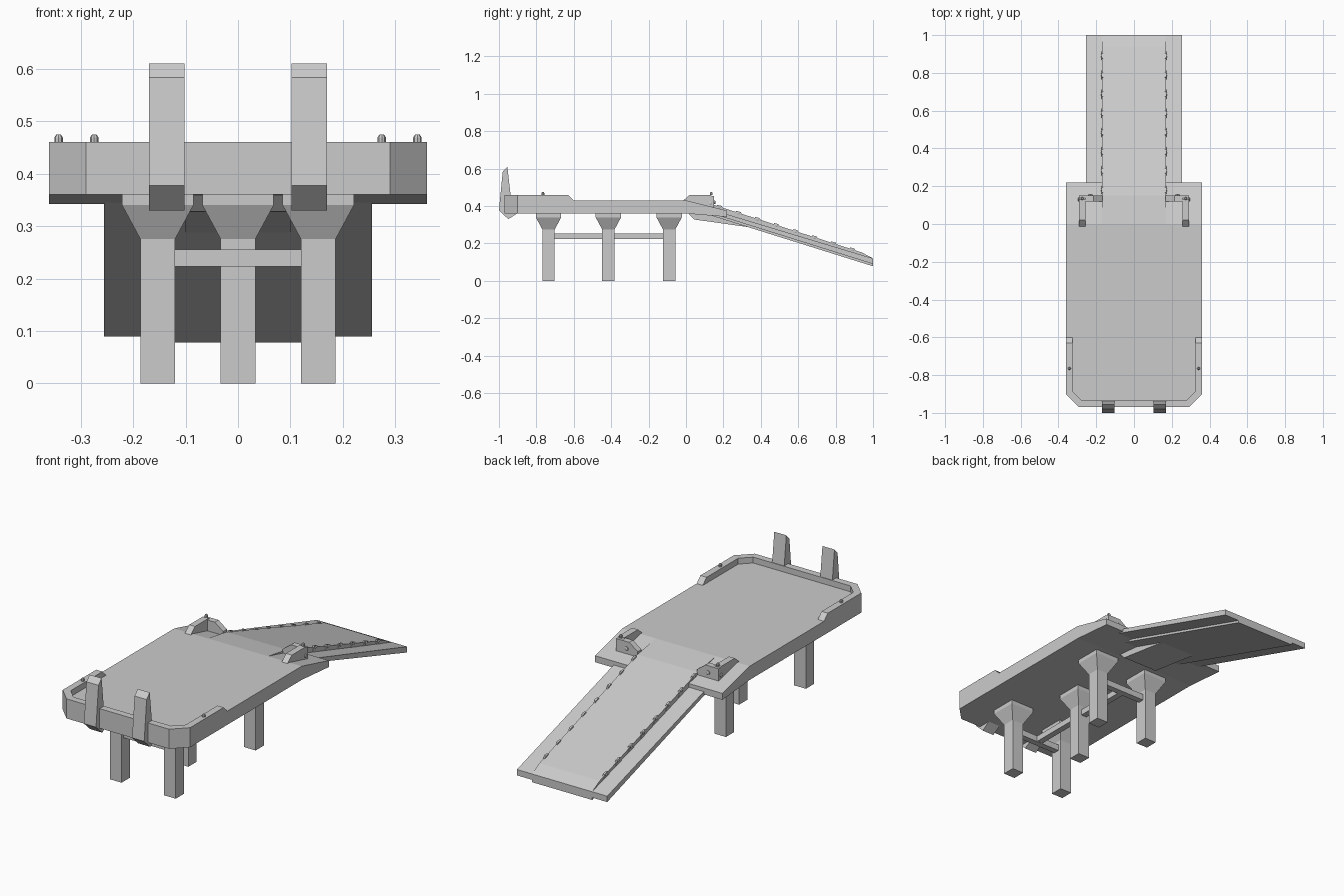
import bpy, bmesh, math
from mathutils import Vector, Matrix

if "Cube" in bpy.data.objects:
    bpy.data.objects.remove(bpy.data.objects["Cube"])


def finish(name, bm):
    bmesh.ops.recalc_face_normals(bm, faces=bm.faces)
    me = bpy.data.meshes.new(name)
    bm.to_mesh(me)
    bm.free()
    ob = bpy.data.objects.new(name, me)
    bpy.context.collection.objects.link(ob)
    return ob


def prism(name, pts, a, b, axis):
    """Extrude a 2D outline from a to b; axis 'x' reads (y,z), 'y' (x,z), 'z' (x,y)."""
    place = {'x': lambda p, t: (t, p[0], p[1]),
             'y': lambda p, t: (p[0], t, p[1]),
             'z': lambda p, t: (p[0], p[1], t)}[axis]
    bm = bmesh.new()
    lo = [bm.verts.new(place(p, a)) for p in pts]
    hi = [bm.verts.new(place(p, b)) for p in pts]
    bm.faces.new(lo)
    bm.faces.new(hi)
    n = len(pts)
    for i in range(n):
        j = (i + 1) % n
        bm.faces.new((lo[i], lo[j], hi[j], hi[i]))
    return finish(name, bm)


def box(name, x0, x1, y0, y1, z0, z1):
    return prism(name, [(x0, y0), (x1, y0), (x1, y1), (x0, y1)], z0, z1, 'z')


def both(s, a, b):
    return sorted((s * a, s * b))


def bolt(name, pos, direction, r=0.008, h=0.017):
    """Small stud with a tapered head."""
    bm = bmesh.new()
    for r1, r2, d, off in ((r, r, h * .65, h * .325), (r, r * .5, h * .35, h * .825)):
        bmesh.ops.create_cone(bm, cap_ends=True, segments=8, radius1=r1, radius2=r2,
                              depth=d, matrix=Matrix.Translation((0, 0, off)))
    rot = Vector((0, 0, 1)).rotation_difference(Vector(direction)).to_matrix().to_4x4()
    bm.transform(Matrix.Translation(pos) @ rot)
    return finish(name, bm)


# Deck: flat slab with chamfered front corners, and a sloping rear flange
prism("deck", [(-.29, -.97), (.29, -.97), (.36, -.90), (.36, 0), (-.36, 0), (-.36, -.90)],
      .36, .43, 'z')
prism("rear_flange", [(0, .36), (0, .43), (.22, .375), (.22, .342)], -.36, .36, 'x')

# Front rim: U-shaped lip whose rear ends slope down
rim_half = [(.29, -.97), (.36, -.90), (.36, -.60), (.325, -.60), (.325, -.885), (.275, -.935)]
rim = prism("front_rim", rim_half + [(-x, y) for x, y in reversed(rim_half)], .43, .46, 'z')
for v in rim.data.vertices:
    if v.co.z > .45 and v.co.y > -.61:
        v.co.y = -.63

# Ramp: raised centre panel
prism("ramp_panel", [(0, .43), (.15, .406), (.94, .152), (1, .12), (1, .078), (.1, .36),
                     (0, .37)], -.17, .17, 'x')
# Wedge support under the ramp
prism("ramp_support", [(.01, .362), (.045, .328), (.4, .278), (.4, .30), (.1, .37)],
      -.1, .1, 'x')

for s, side in ((1, "right"), (-1, "left")):
    # Lower side strips of the ramp
    prism(f"ramp_strip_{side}", [(.12, .386), (1, .12), (1, .09), (.12, .366)],
          *both(s, .165, .255), 'x')
    # Clips with studs along the panel edge
    slope = -.3215
    for i in range(8):
        y = .18 + i * .1015
        z = .406 + slope * (y - .15)
        prism(f"ramp_clip_{side}", [(y - .025, z - .02 - .025 * slope),
                                    (y - .012, z + .007 - .012 * slope),
                                    (y + .012, z + .007 + .012 * slope),
                                    (y + .025, z - .02 + .025 * slope)],
              *both(s, .163, .172), 'x')
        bolt(f"ramp_bolt_{side}", (s * .17, y, z - .001), (s, 0, 0), .009, .006)

    # L-shaped corner brackets where the ramp meets the deck
    prism(f"bracket_rail_{side}", [(-.02, .425), (.02, .46), (.13, .46), (.15, .445),
                                   (.15, .37), (-.02, .40)], *both(s, .257, .29), 'x')
    prism(f"bracket_plate_{side}", [(s * .29, .37), (s * .29, .455), (s * .215, .455),
                                    (s * .168, .42), (s * .168, .37)], .12, .15, 'y')
    bolt(f"bracket_top_bolt_{side}", (s * .274, .135, .458), (0, 0, 1))
    bolt(f"bracket_back_bolt_{side}", (s * .23, .15, .42), (0, 1, 0), .01, .008)
    bolt(f"bracket_side_bolt_{side}", (s * .29, .13, .415), (s, 0, 0), .01, .006)
    bolt(f"rim_bolt_{side}", (s * .342, -.765, .458), (0, 0, 1))

    # Upright prongs on the front edge
    prism(f"prong_{side}", [(-.955, .61), (-.98, .583), (-1, .377), (-.95, .33), (-.90, .362),
                            (-.94, .385), (-.938, .46)], *both(s, .102, .17), 'x')

# Legs with flared capitals, arranged as two pairs and one in the middle
for x, y in ((-.153, -.735), (.153, -.735), (0, -.415), (-.153, -.09), (.153, -.09)):
    bm = bmesh.new()
    rings = []
    for h, z in ((.033, 0), (.033, .275), (.068, .34), (.068, .362)):
        rings.append([bm.verts.new((x + i * h, y + j * h, z))
                      for i, j in ((-1, -1), (1, -1), (1, 1), (-1, 1))])
    bm.faces.new(rings[0])
    bm.faces.new(rings[-1])
    for lo, hi in zip(rings, rings[1:]):
        for k in range(4):
            m = (k + 1) % 4
            bm.faces.new((lo[k], lo[m], hi[m], hi[k]))
    finish("leg", bm)

# H-shaped bracing between the legs
for y in (-.735, -.09):
    box("cross_brace", -.13, .13, y - .016, y + .016, .223, .255)
box("long_brace", -.016, .016, -.735, -.09, .224, .254)
